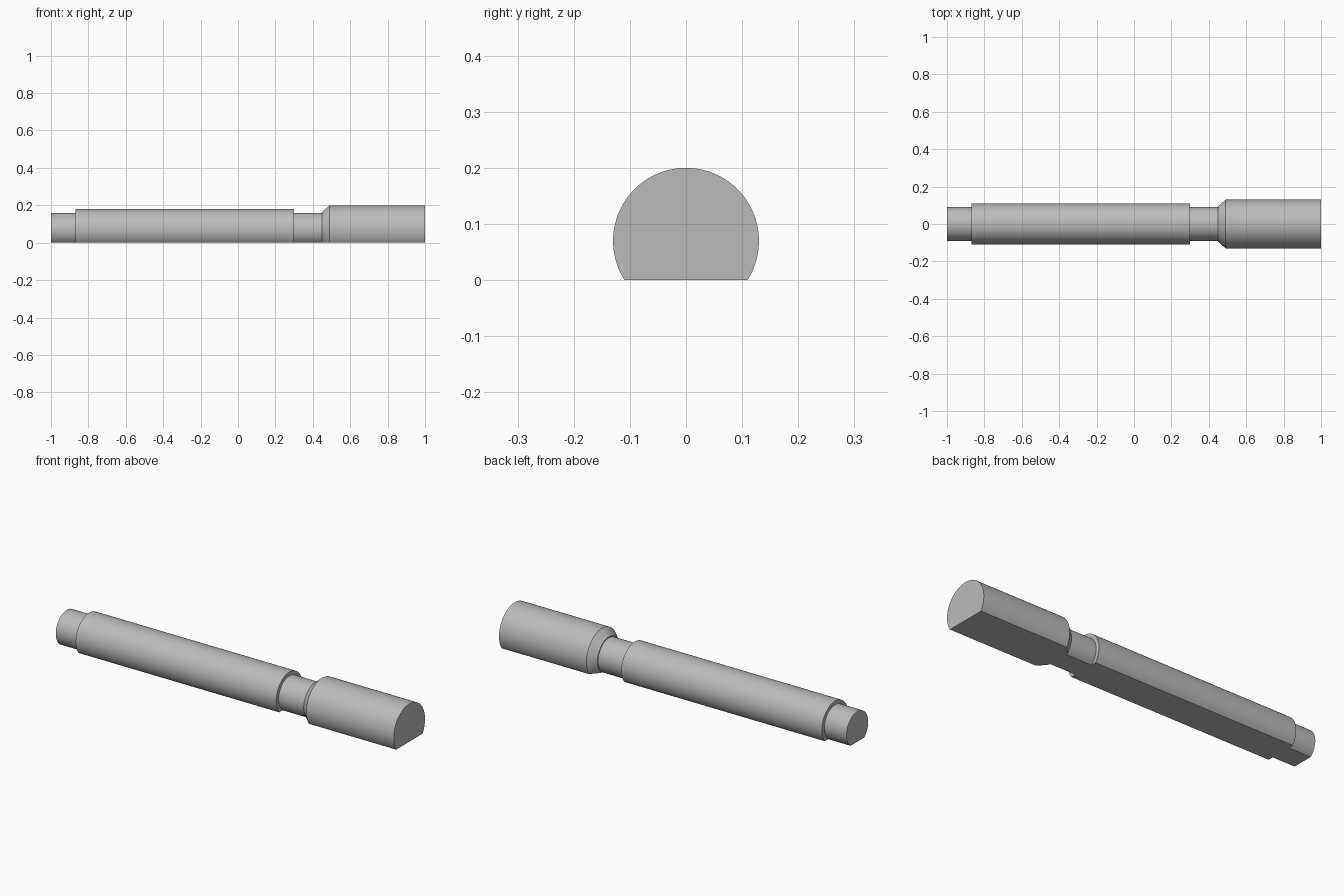
import bpy
import bmesh
import math
from mathutils import Vector

cube = bpy.data.objects.get("Cube")
if cube:
    bpy.data.objects.remove(cube, do_unlink=True)

AXIS_Z = 0.07
SEGMENTS = 128

# Turned outline along x: (position, radius)
profile = [
    (-1.0, 0.09), (-0.87, 0.09),    # tip
    (-0.87, 0.11), (0.30, 0.11),    # shaft
    (0.30, 0.09), (0.45, 0.09),     # neck
    (0.45, 0.095), (0.49, 0.13),    # bevelled shoulder
    (1.0, 0.13),                    # grip
]

# Spin the outline around the x direction
bm = bmesh.new()
verts = [bm.verts.new((x, 0, AXIS_Z + r)) for x, r in profile]
edges = [bm.edges.new(pair) for pair in zip(verts, verts[1:])]
bmesh.ops.spin(bm, geom=verts + edges, cent=(0, 0, AXIS_Z), axis=(1, 0, 0),
               angle=math.tau, steps=SEGMENTS, use_merge=True)
bmesh.ops.remove_doubles(bm, verts=bm.verts[:], dist=0.0001)

# Close the round ends
bmesh.ops.holes_fill(bm, edges=[e for e in bm.edges if e.is_boundary], sides=0)

# Slice off the underside and close the flat base
bmesh.ops.bisect_plane(bm, geom=bm.verts[:] + bm.edges[:] + bm.faces[:],
                       dist=0.00001, plane_co=Vector((0, 0, 0)),
                       plane_no=Vector((0, 0, 1)), clear_inner=True)
bmesh.ops.holes_fill(bm, edges=[e for e in bm.edges if e.is_boundary], sides=0)
bmesh.ops.recalc_face_normals(bm, faces=bm.faces[:])

mesh = bpy.data.meshes.new("stepped_rod")
bm.to_mesh(mesh)
bm.free()
rod = bpy.data.objects.new("stepped_rod", mesh)
bpy.context.collection.objects.link(rod)

# Plain grey finish
grey = bpy.data.materials.new("plain_grey")
grey.use_nodes = True
colour = (0.5, 0.5, 0.5, 1.0)
grey.diffuse_color = colour
grey.node_tree.nodes["Principled BSDF"].inputs["Base Color"].default_value = colour
mesh.materials.append(grey)

# Smooth round faces, crisp steps
bpy.ops.object.select_all(action="DESELECT")
rod.select_set(True)
bpy.context.view_layer.objects.active = rod
bpy.ops.object.shade_smooth_by_angle(angle=math.radians(30))
